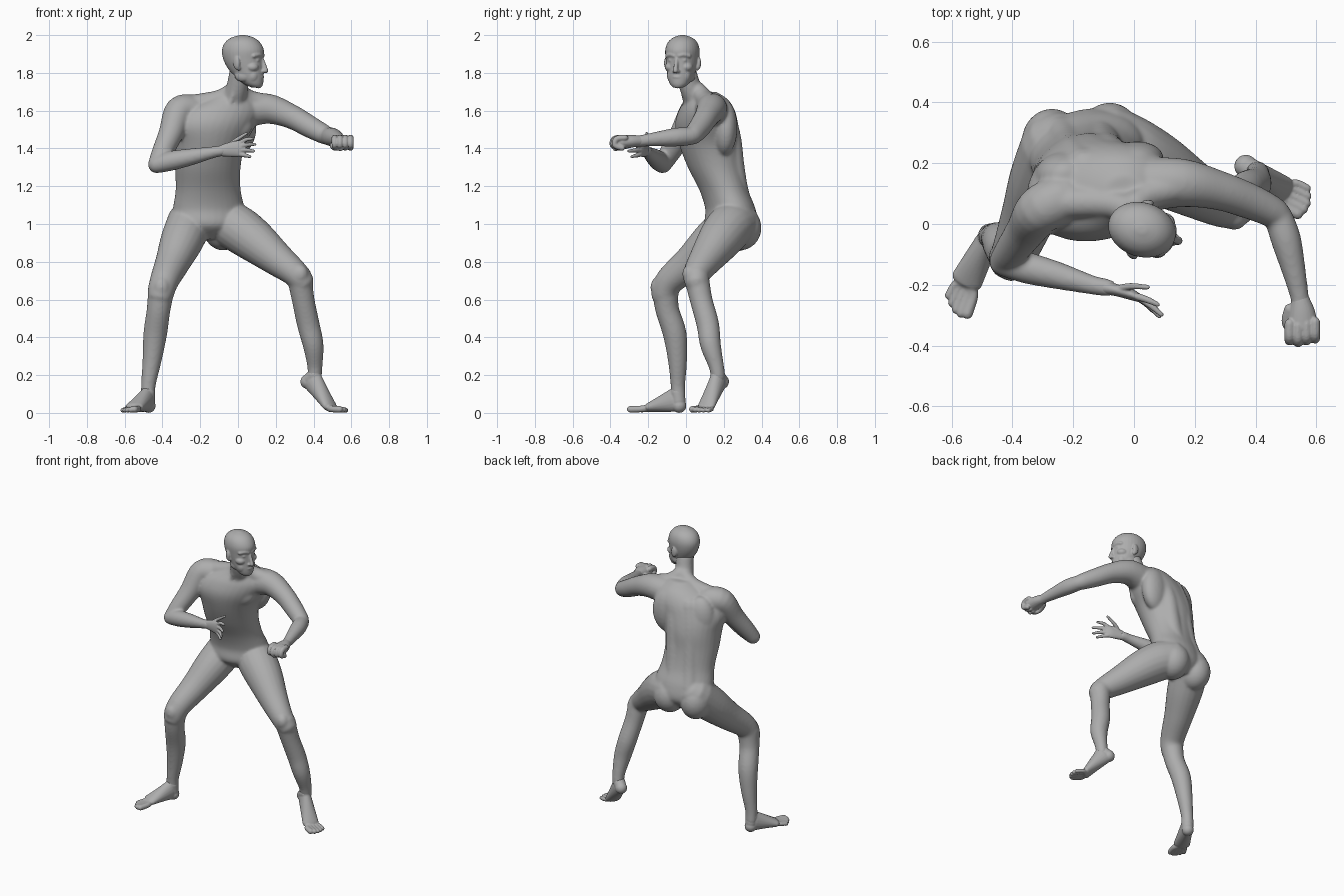
import bpy, bmesh, math
from mathutils import Vector, Matrix

cube = bpy.data.objects.get("Cube")
if cube:
    bpy.data.objects.remove(cube)

skin = bpy.data.materials.new("plain grey")
skin.use_nodes = True
GREY = (0.42, 0.42, 0.42, 1)
skin.diffuse_color = GREY
skin.node_tree.nodes["Principled BSDF"].inputs["Base Color"].default_value = GREY
Z = Vector((0, 0, 1))
SKEW = Vector((1, 1, -1))


def resample(rows, n=5):
    """Smooth curve through rows of x, y, z, width radius, depth radius."""
    rows = [tuple(r) if len(r) == 5 else (*r, r[3]) for r in rows]
    out = []
    for i in range(len(rows) - 1):
        p0, p1 = rows[max(i - 1, 0)], rows[i]
        p2, p3 = rows[i + 1], rows[min(i + 2, len(rows) - 1)]
        for k in range(n):
            t = k / n
            out.append([0.5 * (2 * b + (c - a) * t + (2 * a - 5 * b + 4 * c - d) * t * t
                               + (3 * b - a - 3 * c + d) * t ** 3)
                        for a, b, c, d in zip(p0, p1, p2, p3)])
    return out + [list(rows[-1])]


def loft(bm, rows, hint=SKEW, yaw=None, sides=20):
    """Tube with elliptical rings; yaw keeps the rings horizontal, else the ends are rounded."""
    rows = resample(rows)
    pts = [Vector(r[:3]) for r in rows]
    frames = []
    for i, r in enumerate(rows):
        if yaw is None:
            t = (pts[min(i + 1, len(pts) - 1)] - pts[max(i - 1, 0)]).normalized()
            side = t.cross(hint).normalized()
        else:
            t, side = Z, Vector((math.cos(yaw), math.sin(yaw), 0))
        frames.append((pts[i], t, side, side.cross(t), r[3], r[4]))
    if yaw is None:
        def cap(f, sign):
            p, t, s, u, a, b = f
            return [(p + t * sign * min(a, b) * math.sin(q), t, s, u, a * math.cos(q), b * math.cos(q))
                    for q in (0.5, 1.0, 1.35)]
        frames = cap(frames[0], -1)[::-1] + frames + cap(frames[-1], 1)
    rings = []
    for p, t, s, u, a, b in frames:
        angles = [2 * math.pi * k / sides for k in range(sides)]
        rings.append([bm.verts.new(p + s * a * math.cos(q) + u * b * math.sin(q)) for q in angles])
    for lo, hi in zip(rings, rings[1:]):
        for k in range(sides):
            j = (k + 1) % sides
            bm.faces.new((lo[k], lo[j], hi[j], hi[k]))
    bm.faces.new(rings[0][::-1])
    bm.faces.new(rings[-1])


def ball(bm, centre, radii, yaw=0.0):
    m = Matrix.Translation(centre) @ Matrix.Rotation(yaw, 4, 'Z') @ Matrix.Diagonal((*radii, 1))
    bmesh.ops.create_uvsphere(bm, u_segments=24, v_segments=14, radius=1, matrix=m)


def finish(name, bm, voxel, smooth):
    """Fuse the overlapping masses of one part into a smooth skin."""
    bmesh.ops.recalc_face_normals(bm, faces=bm.faces)
    me = bpy.data.meshes.new(name)
    bm.to_mesh(me)
    bm.free()
    me.materials.append(skin)
    for p in me.polygons:
        p.use_smooth = True
    ob = bpy.data.objects.new(name, me)
    bpy.context.collection.objects.link(ob)
    rm = ob.modifiers.new("fuse", 'REMESH')
    rm.mode, rm.voxel_size, rm.use_smooth_shade = 'VOXEL', voxel, True
    sm = ob.modifiers.new("soften", 'SMOOTH')
    sm.factor, sm.iterations = 0.5, smooth
    return ob


# Torso
body = bmesh.new()
TURN = math.radians(12)
loft(body, [(-.165, .25, .92, .06, .07), (-.155, .24, .99, .19, .135), (-.155, .235, 1.08, .192, .13),
            (-.158, .20, 1.18, .174, .127), (-.16, .157, 1.30, .175, .146), (-.15, .13, 1.42, .19, .165),
            (-.13, .11, 1.52, .225, .165), (-.09, .11, 1.60, .22, .145), (-.05, .11, 1.66, .14, .11),
            (-.03, .09, 1.70, .07, .07)], yaw=TURN, sides=32)
# Buttocks, chest muscles and shoulder blades
ball(body, (-.27, .27, .975), (.10, .11, .12))
ball(body, (-.08, .285, .98), (.105, .115, .12))
ball(body, (-.195, .015, 1.515), (.11, .05, .085), TURN)
ball(body, (-.03, .045, 1.525), (.11, .05, .085), TURN)
ball(body, (-.23, .165, 1.50), (.10, .075, .15), TURN)
ball(body, (-.01, .20, 1.51), (.11, .07, .15), TURN)
# Muscle columns on both sides of the spine
for dx, dy in ((-.055, -.005), (.055, .005)):
    loft(body, [(x + dx, y + dy - .06, z, .06) for x, y, z in
                ((-.18, .36, 1.06), (-.16, .325, 1.18), (-.15, .303, 1.32), (-.14, .288, 1.45), (-.11, .255, 1.58))])
# Neck, its two front cords, and the slopes to the shoulders
loft(body, [(.01, .0, 1.80, .057), (-.005, .025, 1.72, .058), (-.03, .07, 1.64, .07), (-.05, .10, 1.58, .08)])
loft(body, [(0, -.04, 1.78, .012), (-.02, -.016, 1.70, .013), (-.055, .002, 1.61, .014)])
loft(body, [(.04, .03, 1.78, .012), (.03, .012, 1.69, .013), (-.045, .002, 1.61, .014)])
loft(body, [(-.02, .05, 1.71, .045), (-.10, .07, 1.66, .05), (-.24, .07, 1.63, .055)])
loft(body, [(.0, .06, 1.71, .045), (.06, .10, 1.66, .05), (.17, .13, 1.63, .055)])
# Right arm, bent across the chest
loft(body, [(-.24, .08, 1.60, .085), (-.31, .045, 1.595, .08), (-.355, -.02, 1.48, .066),
            (-.405, -.09, 1.37, .055), (-.43, -.122, 1.315, .047)])
loft(body, [(-.43, -.125, 1.315, .047), (-.35, -.145, 1.335, .052), (-.25, -.17, 1.355, .045),
            (-.14, -.20, 1.378, .032), (-.085, -.21, 1.388, .029)])
# Left arm, reaching out and forward
loft(body, [(.04, .13, 1.60, .09), (.16, .135, 1.61, .08), (.28, .11, 1.57, .065), (.38, .075, 1.515, .059),
            (.455, .04, 1.475, .052), (.475, .02, 1.465, .047)])
loft(body, [(.475, .025, 1.465, .047), (.50, -.05, 1.46, .05), (.525, -.15, 1.45, .04),
            (.545, -.24, 1.44, .031), (.55, -.28, 1.437, .032)])
# Right leg
loft(body, [(-.255, .25, 1.01, .12), (-.30, .14, .905, .113), (-.345, .03, .80, .093),
            (-.39, -.085, .70, .077), (-.41, -.115, .63, .07)])
loft(body, [(-.405, -.11, .66, .072), (-.42, -.10, .55, .063), (-.438, -.06, .42, .063),
            (-.455, -.045, .28, .051), (-.474, -.043, .15, .039), (-.477, -.04, .08, .038)])
ball(body, (-.405, -.15, .665), (.045, .038, .055))
# Left leg
loft(body, [(-.075, .275, 1.005, .115), (-.01, .23, .98, .125), (.08, .18, .917, .117), (.20, .11, .82, .092),
            (.295, .06, .745, .073), (.335, .055, .70, .066)])
loft(body, [(.325, .055, .72, .067), (.345, .08, .60, .06), (.372, .115, .47, .06),
            (.398, .13, .36, .055), (.407, .16, .25, .041), (.405, .17, .19, .038)])
ball(body, (.33, .018, .735), (.042, .038, .05))
finish("body", body, 0.0075, 12)

# Head, modelled facing -y about its own axis and then turned
head = bmesh.new()
loft(head, [(0, -.072, 1.722, .026, .024), (0, -.055, 1.74, .048, .05), (0, -.034, 1.775, .066, .074),
            (0, -.012, 1.82, .077, .094), (0, .002, 1.87, .086, .107), (0, .004, 1.92, .089, .113),
            (0, .006, 1.96, .077, .095), (0, .006, 1.986, .05, .062), (0, .006, 2.0, .012, .016)],
     yaw=0, sides=32)
# Nose, lips and chin
loft(head, [(0, -.102, 1.875, .009), (0, -.114, 1.84, .011), (0, -.122, 1.812, .014)])
ball(head, (0, -.098, 1.778), (.026, .014, .008))
ball(head, (0, -.094, 1.764), (.022, .014, .008))
ball(head, (0, -.083, 1.738), (.028, .02, .02))
# Brows, eyes, cheeks, nostrils, jaw and ears
for s in (-1, 1):
    loft(head, [(s * .012, -.100, 1.89, .011), (s * .035, -.093, 1.896, .011), (s * .06, -.074, 1.89, .012)])
    ball(head, (s * .034, -.086, 1.866), (.016, .012, .009))
    ball(head, (s * .043, -.06, 1.83), (.034, .036, .026))
    ball(head, (s * .035, -.058, 1.785), (.03, .034, .04))
    ball(head, (s * .012, -.108, 1.808), (.009, .012, .009))
    ball(head, (s * .05, -.01, 1.785), (.022, .045, .032))
    ball(head, (s * .089, .012, 1.852), (.011, .021, .034), s * .35)
    ball(head, (s * .084, .004, 1.83), (.010, .014, .018))
head_ob = finish("head", head, 0.0045, 5)
head_ob.data.transform(Matrix.Translation((.03, -.02, 0)) @ Matrix.Rotation(math.radians(73), 4, 'Z'))

# Open right hand
hand = bmesh.new()
loft(hand, [(-.10, -.208, 1.386, .024, .027), (-.06, -.217, 1.392, .02, .036), (-.01, -.232, 1.398, .018, .043),
            (.015, -.243, 1.40, .014, .043)], hint=Z)
for base, mid, tip in (((.015, -.24, 1.432), (.045, -.25, 1.448), (.078, -.265, 1.452)),
                       ((.02, -.245, 1.411), (.055, -.268, 1.42), (.09, -.298, 1.422)),
                       ((.02, -.245, 1.39), (.052, -.27, 1.39), (.083, -.303, 1.386)),
                       ((.01, -.24, 1.369), (.038, -.26, 1.363), (.064, -.287, 1.357)),
                       ((-.05, -.213, 1.415), (-.01, -.205, 1.445), (.045, -.208, 1.48))):
    loft(hand, [(*base, .0125), (*mid, .011), (*tip, .008)], sides=12)
finish("right_hand", hand, 0.004, 2)

# Closed left fist
fist = bmesh.new()
loft(fist, [(.548, -.25, 1.44, .031, .029), (.553, -.29, 1.438, .043, .034), (.555, -.34, 1.433, .052, .038)], hint=Z)
for i in range(4):
    x, y = .512 + .028 * i, .006 * abs(i - 1)
    loft(fist, [(x, -.335 + y, 1.456, .017), (x, -.378 + y, 1.45, .017), (x, -.388 + y, 1.418, .016),
                (x, -.35 + y, 1.402, .015)], hint=Vector((1, 0, 0)), sides=12)
loft(fist, [(.512, -.28, 1.43, .018), (.503, -.33, 1.41, .016), (.545, -.375, 1.398, .012)], hint=Z, sides=12)
finish("left_hand", fist, 0.004, 2)


# Feet: heel, wedge-shaped instep and five fanned toes
def foot(name, ankle, heel, ball_of_foot, big, small):
    bm = bmesh.new()
    a, h, b = Vector(ankle), Vector(heel), Vector(ball_of_foot)
    ball(bm, h, (.038, .038, .038))
    loft(bm, [(*a, .038, .038), (*h.lerp(a, .3), .037, .037)])
    half = (a - h).length / 2
    loft(bm, [(*((h + a) / 2).lerp(b, t), .037 + .016 * t, half * (1 - t) + .034 - .007 * t)
              for t in (.12, .4, .7, 1)], hint=Z)
    for i in range(5):
        t = i / 4
        base, tip = (Vector(big[k]).lerp(Vector(small[k]), t) for k in (0, 1))
        tip += (tip - base) * .35 * math.sin(math.pi * t)
        root = b.xy.lerp(base, .3)
        r = .018 - .005 * min(1, t * 1.6)
        loft(bm, [(*root, .025, r + .003, .02), (*base, .021, r, r), (*tip, r + .001, r, r)], hint=Z, sides=12)
    finish(name, bm, 0.0045, 4)


foot("right_foot", (-.477, -.045, .11), (-.474, -.036, .038), (-.55, -.185, .03),
     ((-.53, -.235), (-.548, -.295)), ((-.59, -.20), (-.61, -.235)))
foot("left_foot", (.405, .165, .20), (.368, .19, .165), (.485, .108, .036),
     ((.495, .058), (.538, .033)), ((.53, .135), (.57, .118)))
